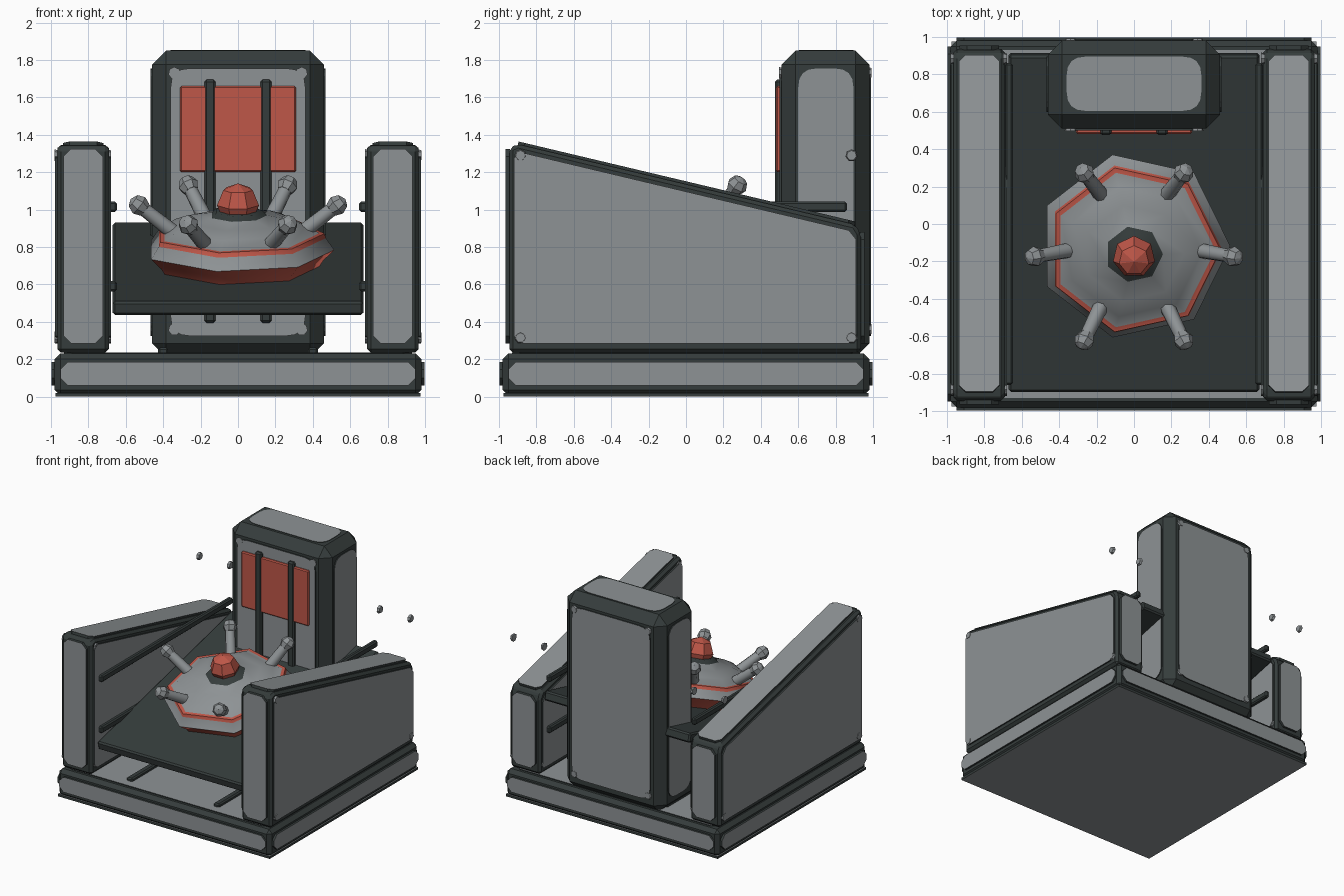
import bpy, bmesh, math
from mathutils import Vector as V, Matrix as M

if "Cube" in bpy.data.objects:
    bpy.data.objects.remove(bpy.data.objects["Cube"])


def mat(name, rgb):
    m = bpy.data.materials.new(name)
    m.diffuse_color = (*rgb, 1)
    m.use_nodes = True
    m.node_tree.nodes["Principled BSDF"].inputs["Base Color"].default_value = m.diffuse_color
    return m


GREY = mat("panel grey", (0.27, 0.29, 0.30))
DARK = mat("dark frame", (0.036, 0.046, 0.045))
RED = mat("signal red", (0.52, 0.095, 0.065))


def finish(name, bm, mats, bevel=0.0, mtx=None):
    bmesh.ops.recalc_face_normals(bm, faces=bm.faces)
    if mtx:
        bm.transform(mtx)
    me = bpy.data.meshes.new(name)
    bm.to_mesh(me)
    bm.free()
    for m in mats:
        me.materials.append(m)
    ob = bpy.data.objects.new(name, me)
    bpy.context.collection.objects.link(ob)
    if bevel:
        mod = ob.modifiers.new("bevel", 'BEVEL')
        mod.width, mod.segments = bevel, 1
    return ob


def plate(name, pts, origin, u, v, t, mats, bevel=0.0, mtx=None):
    """Extrude a 2D outline along u x v; caps use mats[0], rim uses mats[-1]."""
    o, u, v = V(origin), V(u), V(v)
    n = u.cross(v)
    bm = bmesh.new()
    lo = [bm.verts.new(o + u * a + v * b) for a, b in pts]
    hi = [bm.verts.new(w.co + n * t) for w in lo]
    bm.faces.new(lo)
    bm.faces.new(hi)
    for i in range(len(pts)):
        j = (i + 1) % len(pts)
        bm.faces.new((lo[i], lo[j], hi[j], hi[i])).material_index = len(mats) - 1
    return finish(name, bm, mats, bevel, mtx)


def cut(pts, c, steps=1):
    """Chamfer (steps=1) or round the corners of an outline."""
    out = []
    for i, p in enumerate(pts):
        p = V(p)
        a = p + (V(pts[i - 1]) - p).normalized() * c
        b = p + (V(pts[(i + 1) % len(pts)]) - p).normalized() * c
        for k in range(steps + 1):
            s = k / steps
            out.append(a * (1 - s) ** 2 + p * 2 * s * (1 - s) + b * s * s)
    return out


def rect(a0, a1, b0, b1):
    return [(a0, b0), (a1, b0), (a1, b1), (a0, b1)]


def box(name, x0, x1, y0, y1, z0, z1, m, bevel=0.01, mtx=None):
    return plate(name, rect(x0, x1, y0, y1), (0, 0, z0), (1, 0, 0), (0, 1, 0),
                 z1 - z0, [m], bevel, mtx)


def bolt(name, pos, axis, r=0.033, t=0.02):
    bm = bmesh.new()
    bmesh.ops.create_cone(bm, cap_ends=True, segments=7, radius1=r, radius2=r * 0.8, depth=t)
    rot = V(axis).to_track_quat('Z', 'Y').to_matrix().to_4x4()
    return finish(name, bm, [GREY], 0, M.Translation(pos) @ rot)


X, Y, Z = V((1, 0, 0)), V((0, 1, 0)), V((0, 0, 1))
TRIM = [GREY, DARK]

# Base slab with panels on every side
box("base", -0.98, 0.98, -0.98, 0.98, 0.005, 0.23, DARK, 0.03)
for k in range(4):
    R = M.Rotation(k * math.pi / 2, 4, 'Z')
    plate("base_side_panel", cut(rect(-0.95, 0.95, 0.06, 0.185), 0.04), (0, -0.975, 0),
          X, Z, 0.022, TRIM, 0, R)
plate("base_floor_panel", cut(rect(-0.93, 0.93, -0.93, 0.93), 0.05), (0, 0, 0.225), X, Y, 0.012, TRIM)
plate("base_bottom_panel", rect(-0.975, 0.975, -0.975, 0.975), (0, 0, 0), X, Y, 0.02, TRIM)

# Sloping side walls
slope = V((0, 1.81, -0.43)).normalized()
for s in (-1, 1):
    xc = s * 0.828
    prof = [(-0.945, 0.235), (0.935, 0.235), (0.935, 0.87), (0.905, 0.92), (-0.90, 1.35), (-0.945, 1.33)]
    plate("side_wall", prof, (xc - 0.138, 0, 0), Y, Z, 0.276, [DARK], 0.02)
    face = cut([(-0.92, 0.285), (0.91, 0.285), (0.91, 0.88), (-0.92, 1.315)], 0.04)
    for x in (xc - 0.15, xc + 0.13):
        plate("wall_side_panel", face, (x, 0, 0), Y, Z, 0.02, TRIM)
    for y, top in ((-0.965, 1.325), (0.93, 0.88)):
        plate("wall_end_panel", cut(rect(xc - 0.105, xc + 0.105, 0.285, top), 0.04),
              (0, y + 0.025, 0), X, Z, 0.025, TRIM)
    plate("wall_top_panel", cut(rect(-0.108, 0.108, 0.01, 1.86), 0.035), (xc, -0.91, 1.345),
          X, slope, 0.022, TRIM)
    for x in (s * 0.69, s * 0.972):
        for y in (-0.885, 0.885):
            for z in (0.315, 1.29):
                bolt("wall_bolt", (x, y, z), X)
    # Rails along the inner walls and the floor
    for z in (0.59, 1.015):
        box("wall_rail", s * 0.668 - 0.02, s * 0.668 + 0.02, -0.86, 0.86, z - 0.027, z + 0.027, DARK)
    box("floor_rail", s * 0.4 - 0.027, s * 0.4 + 0.027, -0.86, 0.86, 0.22, 0.262, DARK)

# Back tower
box("tower", -0.46, 0.46, 0.51, 0.98, 0.21, 1.85, DARK, 0.075)
for y in (0.514, 0.989):
    plate("tower_panel", cut(rect(-0.36, 0.36, 0.325, 1.755), 0.1, 4), (0, y, 0), X, Z, 0.014, TRIM)
for x in (-0.468, 0.454):
    plate("tower_side_panel", cut(rect(0.6, 0.895, 0.325, 1.755), 0.1, 4), (x, 0, 0), Y, Z, 0.014, TRIM)
plate("tower_top_panel", cut(rect(-0.36, 0.36, 0.605, 0.895), 0.1, 4), (0, 0, 1.842), X, Y, 0.012, TRIM)
for x in (-0.34, 0.34):
    for z in (0.36, 1.73):
        for y in (0.507, 0.983):
            bolt("tower_bolt", (x, y, z), Y)
box("red_screen", -0.31, 0.31, 0.482, 0.51, 1.2, 1.66, RED, 0.008)
for s in (-1, 1):
    box("tower_bar", s * 0.15 - 0.03, s * 0.15 + 0.03, 0.475, 0.52, 0.395, 1.695, DARK, 0.012)

# Tilted seat plate
tilt = M.Translation((0, 0, 0.72)) @ M.Rotation(0.232, 4, 'X')
box("seat_plate", -0.67, 0.67, -0.925, 0.925, -0.075, 0, DARK, 0.012, tilt)

# Seven-sided dome lying on the plate, coloured by band
D = tilt @ M.Translation((0, -0.1, 0))
rows = [(0.43, -0.01, 1), (0.455, 0.03, 1), (0.515, 0.09, 0), (0.47, 0.155, 1), (0.462, 0.18, 1),
        (0.435, 0.182, 0), (0.365, 0.225, 0), (0.27, 0.257, 0), (0.155, 0.28, 2), (0.13, 0.305, 2)]
bm = bmesh.new()
rings = [[bm.verts.new((r * math.cos(k * math.tau / 7), r * math.sin(k * math.tau / 7), h))
          for k in range(7)] for r, h, _ in rows]
for i in range(len(rows) - 1):
    for k in range(7):
        j = (k + 1) % 7
        f = bm.faces.new((rings[i][k], rings[i][j], rings[i + 1][j], rings[i + 1][k]))
        f.material_index = rows[i][2]
        f.smooth = 5 <= i <= 7
bm.faces.new(rings[0]).material_index = 1
bm.faces.new(rings[-1]).material_index = 2
dome = finish("dome", bm, [GREY, RED, DARK], 0, D)
bpy.context.view_layer.objects.active = dome
dome.select_set(True)
bpy.ops.object.shade_smooth_by_angle(angle=math.radians(55))


def ball(name, pos, r, m, rot=M.Identity(4)):
    bm = bmesh.new()
    bmesh.ops.create_uvsphere(bm, u_segments=7, v_segments=4, radius=r)
    return finish(name, bm, [m], 0, D @ M.Translation(pos) @ rot)


# Red knob and six antennae with round tips
ball("dome_knob", (0, 0, 0.34), 0.115, RED)
for k in range(6):
    a = k * math.pi / 3
    d = V((math.cos(a), math.sin(a), 0))
    p, q = d * 0.35 + Z * 0.19, d * 0.53 + Z * 0.335
    rot = (q - p).to_track_quat('Z', 'Y').to_matrix().to_4x4()
    bm = bmesh.new()
    bmesh.ops.create_cone(bm, cap_ends=True, segments=8, radius1=0.042, radius2=0.036, depth=(q - p).length)
    for f in bm.faces:
        f.smooth = len(f.verts) == 4
    finish("antenna", bm, [GREY], 0, D @ M.Translation((p + q) / 2) @ rot)
    ball("antenna_tip", q, 0.056, GREY, rot)
